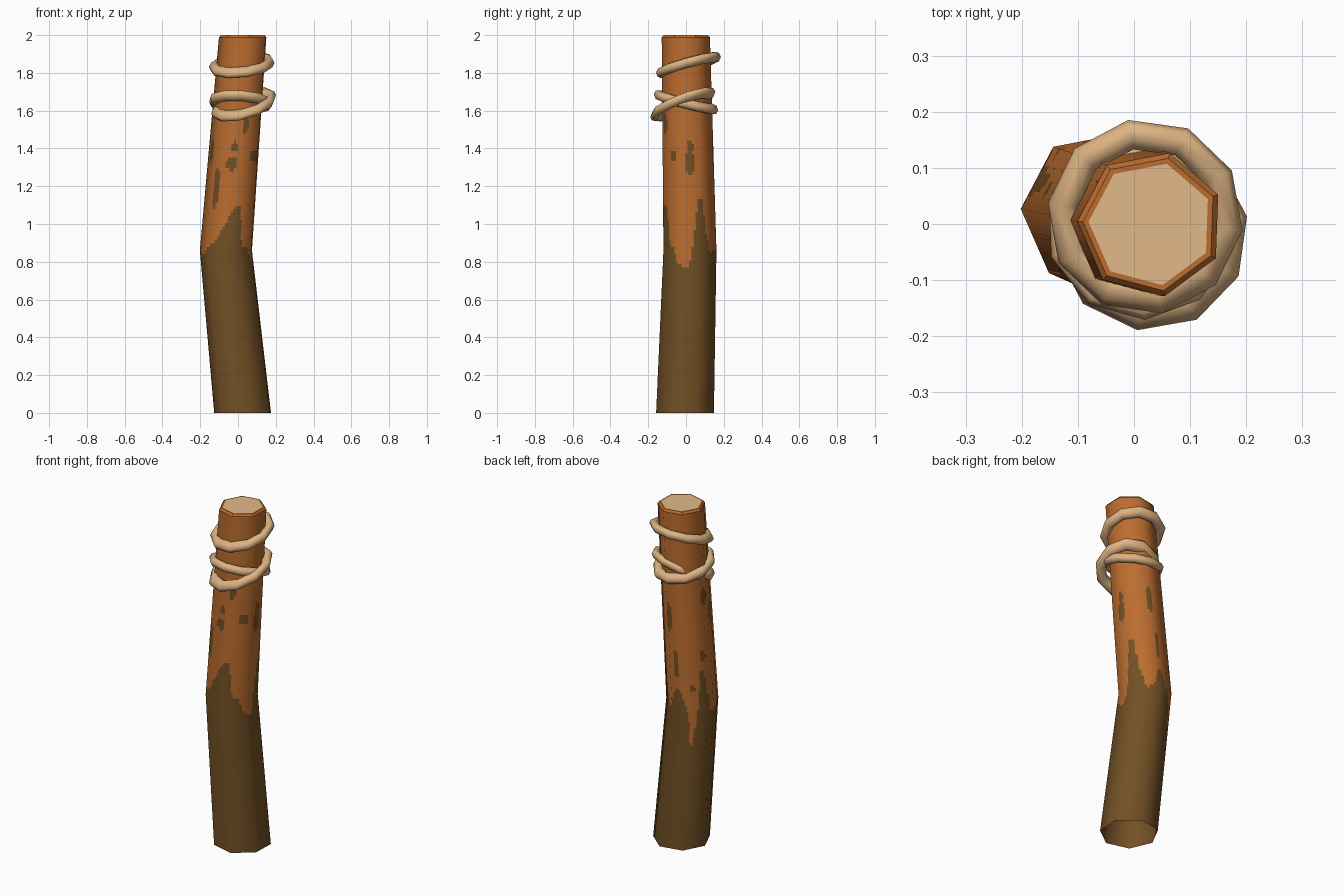
import bpy, bmesh, math

if "Cube" in bpy.data.objects:
    bpy.data.objects.remove(bpy.data.objects["Cube"])

def material(name, r, g, b):
    lin = [((c / 255 + 0.055) / 1.055) ** 2.4 for c in (r, g, b)]
    m = bpy.data.materials.new(name)
    m.diffuse_color = (*lin, 1)
    m.use_nodes = True
    m.node_tree.nodes["Principled BSDF"].inputs["Base Color"].default_value = m.diffuse_color
    return m

bark = material("orange wood", 188, 109, 47)
mud = material("dark brown stain", 114, 80, 37)
cut = material("pale cut wood", 226, 185, 136)
cord = material("tan rope", 222, 180, 131)

SIDES, COLS, ROWS, START = 7, 10, 110, 178
# centre x, centre y, z, radius of each ring of the bent post
RINGS = [(0.031, -0.004, 0.0, 0.157), (-0.058, 0.022, 0.86, 0.144),
         (0.030, 0.0, 1.988, 0.131)]
# stain edge: angle in degrees, height
EDGE = [(0, .80), (9, .92), (20, 1.13), (30, 1.15), (41, .95), (56, .84), (73, .88),
        (86, .98), (98, .95), (118, .82), (127, .60), (138, .85), (150, 1.08),
        (160, 1.06), (170, .85), (202, .85), (240, .90), (255, 0.98), (286, 1.10),
        (295, 1.09), (306, .88), (320, .87), (332, .80), (351, .76), (360, .80)]
# stain patches: angle, height, half angle, half height
PATCHES = [(231, 1.19, 8, .11), (196, 1.39, 9, .07), (264, 1.32, 13, .035),
           (269, 1.41, 9, .025), (322, 1.36, 11, .028), (292, 1.53, 7, .06),
           (3, 1.32, 11, .07), (5, 1.41, 8, .03), (78, 1.38, 8, .08),
           (90, 1.12, 7, .08), (128, .98, 8, .02), (158, 1.16, 8, .03),
           (170, 1.50, 7, .05)]

def stained(ang, z):
    for (a0, z0), (a1, z1) in zip(EDGE, EDGE[1:]):
        if a0 <= ang <= a1:
            if z < z0 + (z1 - z0) * (ang - a0) / (a1 - a0):
                return True
            break
    for a, h, da, dh in PATCHES:
        if (((ang - a + 180) % 360 - 180) / da) ** 2 + ((z - h) / dh) ** 2 < 1:
            return True
    return False

def ring_at(z):
    lo, hi = (RINGS[0], RINGS[1]) if z <= RINGS[1][2] else (RINGS[1], RINGS[2])
    t = (z - lo[2]) / (hi[2] - lo[2])
    return [p + (q - p) * t for p, q in zip(lo, hi)]

def corner(k):
    a = math.radians(START + 360 / SIDES * k)
    return math.cos(a), math.sin(a)

# Seven-sided post, split finely only so the stain can be coloured by face
n = SIDES * COLS
unit = []
for k in range(SIDES):
    (x0, y0), (x1, y1) = corner(k), corner(k + 1)
    unit += [(x0 + (x1 - x0) * j / COLS, y0 + (y1 - y0) * j / COLS) for j in range(COLS)]
split = 48
heights = [0.86 * i / split for i in range(split)]
heights += [0.86 + 1.128 * i / (ROWS - split) for i in range(ROWS - split + 1)]
verts, faces, mats, normals = [], [], [], []
for z in heights:
    cx, cy, _, r = ring_at(z)
    for ux, uy in unit:
        verts.append((cx + ux * r, cy + uy * r, z))
        d = math.hypot(ux, uy)
        normals.append((ux / d, uy / d, 0.0))
for i in range(ROWS):
    zm = (heights[i] + heights[i + 1]) / 2
    for j in range(n):
        k = (j + 1) % n
        faces.append((i * n + j, i * n + k, (i + 1) * n + k, (i + 1) * n + j))
        ux, uy = unit[j][0] + unit[k][0], unit[j][1] + unit[k][1]
        mats.append(1 if stained(math.degrees(math.atan2(uy, ux)) % 360, zm) else 0)
mesh = bpy.data.meshes.new("post")
mesh.from_pydata(verts, [], faces)
for m in (bark, mud):
    mesh.materials.append(m)
for p, mi in zip(mesh.polygons, mats):
    p.material_index = mi
    p.use_smooth = True
mesh.normals_split_custom_set_from_vertices(normals)
bpy.context.collection.objects.link(bpy.data.objects.new("post", mesh))

# Bevelled top with an inset pale cut face
cx, cy, zt, r = RINGS[-1]
bm = bmesh.new()
loops = []
for rad, z in ((r, zt), (r - 0.01, 2.0), (0.111, 2.0)):
    loops.append([bm.verts.new((cx + corner(k)[0] * rad, cy + corner(k)[1] * rad, z))
                  for k in range(SIDES)])
for a, b in zip(loops, loops[1:]):
    for k in range(SIDES):
        bm.faces.new((a[k], a[(k + 1) % SIDES], b[(k + 1) % SIDES], b[k]))
bm.faces.new(loops[-1]).material_index = 1
top = bpy.data.meshes.new("post_top")
bm.to_mesh(top)
bm.free()
top.materials.append(bark)
top.materials.append(cut)
bpy.context.collection.objects.link(bpy.data.objects.new("post_top", top))

# Rope loops: round tori sheared so they hang at a slant
def rope(name, x, y, z, slope_x, slope_y, radius, turn):
    bpy.ops.mesh.primitive_torus_add(major_segments=10, minor_segments=7,
                                     major_radius=radius, minor_radius=0.028)
    ob = bpy.context.object
    ob.name = name
    ob.location = (x, y, z)
    t = math.radians(turn)
    for v in ob.data.vertices:
        px, py, pz = v.co
        qx, qy = px * math.cos(t) - py * math.sin(t), px * math.sin(t) + py * math.cos(t)
        v.co = (qx, qy, pz + qx * slope_x + qy * slope_y)
    ob.data.materials.append(cord)
    ob.data.shade_smooth()

rope("rope_upper", 0.020, 0.013, 1.842, 0.10, 0.27, 0.147, 28)
rope("rope_lower", 0.030, -0.017, 1.633, 0.23, 0.36, 0.146, 10)
rope("rope_middle", 0.013, 0.0, 1.645, -0.06, -0.25, 0.143, 20)
